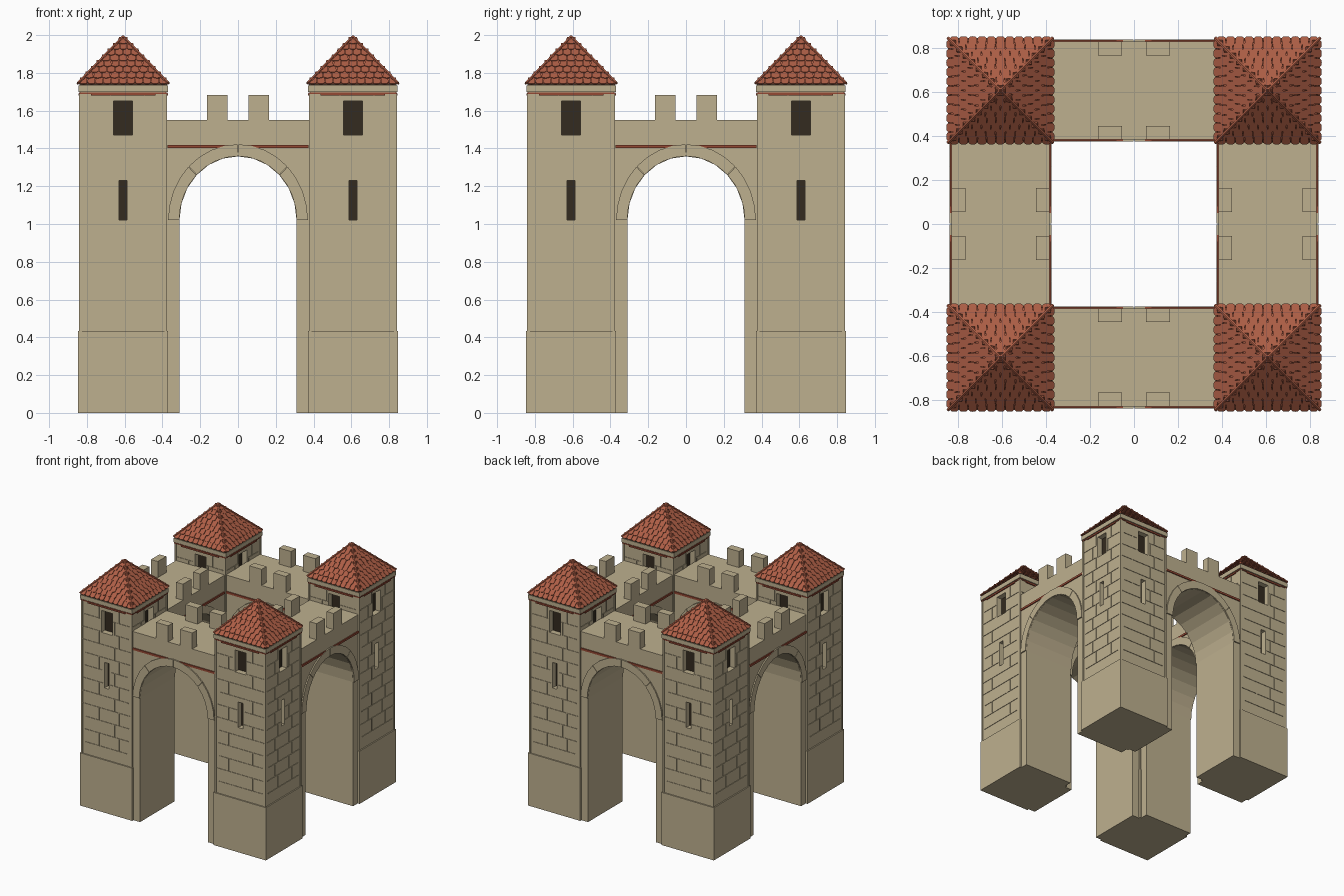
import bpy, bmesh, math, random
from mathutils import Vector, Matrix

if "Cube" in bpy.data.objects:
    bpy.data.objects.remove(bpy.data.objects["Cube"])

random.seed(4)

def mat(name, c):
    m = bpy.data.materials.new(name)
    m.diffuse_color = (*c, 1)
    m.use_nodes = True
    m.node_tree.nodes["Principled BSDF"].inputs["Base Color"].default_value = m.diffuse_color
    return m

STONE = mat("sandstone", (0.515, 0.434, 0.275))
TILE = mat("clay_tile", (0.42, 0.112, 0.06))
BAND = mat("brick_red", (0.30, 0.066, 0.034))
DARK = mat("window_dark", (0.034, 0.024, 0.014))
EAVE = mat("eave_timber", (0.075, 0.05, 0.03))

def box(bm, x0, x1, y0, y1, z0, z1, M=Matrix()):
    T = Matrix.Translation(((x0+x1)/2, (y0+y1)/2, (z0+z1)/2)) @ Matrix.Diagonal((x1-x0, y1-y0, z1-z0, 1))
    bmesh.ops.create_cube(bm, size=1, matrix=M @ T)

def prism(bm, pts, d):
    """Extrude a closed 3D outline along d."""
    f = bm.faces.new([bm.verts.new(p) for p in pts])
    r = bmesh.ops.extrude_face_region(bm, geom=[f])
    bmesh.ops.translate(bm, vec=d, verts=[v for v in r["geom"] if isinstance(v, bmesh.types.BMVert)])

def mesh(bm, name, m):
    bmesh.ops.recalc_face_normals(bm, faces=bm.faces[:])
    me = bpy.data.meshes.new(name)
    bm.to_mesh(me)
    bm.free()
    me.materials.append(m)
    return me

def place(me, name, M):
    o = bpy.data.objects.new(name, me)
    o.matrix_world = M
    bpy.context.collection.objects.link(o)
    return o

def quarter(k):
    return Matrix.Rotation(k*math.pi/2, 4, 'Z')

C, H = 0.608, 0.228            # tower centre offset, shaft half width
WINDOWS = [(0.05, 1.47, 1.65), (0.021, 1.02, 1.23)]
parts = []                     # (name, mesh) of one tower, local to its axis

# Tower shaft with recessed windows on each side
bm = bmesh.new()
box(bm, -H, H, -H, H, 0.40, 1.735)
shaft = place(mesh(bm, "shaft", STONE), "shaft", Matrix())
bm = bmesh.new()
for k in range(4):
    for w, z0, z1 in WINDOWS:
        box(bm, -w, w, -H-0.05, -H+0.05, z0, z1, quarter(k))
cutter = place(mesh(bm, "window_cutter", STONE), "window_cutter", Matrix())
cutter.hide_render = True
b = shaft.modifiers.new("windows", 'BOOLEAN')
b.operation, b.object, b.solver = 'DIFFERENCE', cutter, 'EXACT'
bpy.context.view_layer.update()
cut = bpy.data.meshes.new_from_object(shaft.evaluated_get(bpy.context.evaluated_depsgraph_get()))
bpy.data.objects.remove(shaft)
bpy.data.objects.remove(cutter)
parts.append(("tower_shaft", cut))

# Dark window backs
bm = bmesh.new()
for k in range(4):
    for w, z0, z1 in WINDOWS:
        box(bm, -w, w, -H+0.046, -H+0.052, z0, z1, quarter(k))
parts.append(("window_back", mesh(bm, "window_back", DARK)))

# Plinth and cornice
bm = bmesh.new()
box(bm, -0.238, 0.238, -0.238, 0.238, 0, 0.433)
box(bm, -0.237, 0.237, -0.237, 0.237, 1.70, 1.733)
parts.append(("plinth_and_cornice", mesh(bm, "plinth_and_cornice", STONE)))

# Eave board
bm = bmesh.new()
box(bm, -0.232, 0.232, -0.232, 0.232, 1.733, 1.745)
parts.append(("eave", mesh(bm, "eave", EAVE)))

# Brick band below the cornice
bm = bmesh.new()
box(bm, -0.234, 0.234, -0.234, 0.234, 1.688, 1.696)
for k in range(4):
    box(bm, -0.17, 0.17, -0.237, -H, 1.68, 1.692, quarter(k))
parts.append(("tower_band", mesh(bm, "tower_band", BAND)))

# Stone course lines and corner strips
bm = bmesh.new()
for k in range(4):
    M = quarter(k)
    for i in range(11):
        z = 0.53 + i*0.105
        gap = 0.0
        for w, z0, z1 in WINDOWS:
            if z0-0.01 < z < z1+0.01:
                gap = w + 0.012
        a, c = random.uniform(0.19, 0.225), random.uniform(0.19, 0.225)
        for x0, x1 in ([(-a, -gap), (gap, c)] if gap else [(-a, c)]):
            box(bm, x0, x1, -H-0.004, -H+0.002, z, z+0.004, M)
        for x in (-0.09, 0.09):
            x += 0.02*(-1)**i
            box(bm, x, x+0.004, -H-0.004, -H+0.002, z, min(z+0.105, 1.68), M)
    box(bm, -H-0.005, -H+0.01, -H-0.005, -H+0.01, 0.43, 1.69, M)
parts.append(("stone_courses", mesh(bm, "stone_courses", STONE)))

# Pyramid roof with overlapping rounded tiles
R, Z0, Z1 = 0.234, 1.742, 1.985
bm = bmesh.new()
bmesh.ops.create_cone(bm, cap_ends=True, segments=4, radius1=R*math.sqrt(2), radius2=0, depth=Z1-Z0,
                      matrix=Matrix.Translation((0, 0, (Z0+Z1)/2)) @ Matrix.Rotation(math.pi/4, 4, 'Z'))
L = math.hypot(R, Z1-Z0)
up = Vector((0, R, Z1-Z0)) / L
out = Vector((0, -(Z1-Z0), R)) / L
ROWS = 8
for k in range(4):
    M = quarter(k)
    for r in range(ROWS):
        s0, step = L*r/ROWS - 0.008, L/ROWS
        half = R*(1 - (r+0.3)/ROWS) + 0.006
        n = max(1, round(2*half/0.044))
        tw = 2*half/n
        for i in range(n):
            cx = -half + tw*(i+0.5)
            hw = tw*0.48
            outline = [(-hw*0.9, step*1.2), (-hw, 0.012), (-hw*0.65, 0.003), (0, 0),
                       (hw*0.65, 0.003), (hw, 0.012), (hw*0.9, step*1.2)]
            pts = []
            for u, v in outline:
                lift = 0.005*(1 - v/(step*1.2)) - 0.002
                pts.append(M @ (Vector((cx+u, -R, Z0)) + up*(s0+v) + out*lift))
            prism(bm, pts, M.to_3x3() @ out * 0.007)
parts.append(("roof_tiles", mesh(bm, "roof_tiles", TILE)))

# Hip caps along the roof edges
bm = bmesh.new()
for k in range(4):
    a, c = Vector((R+0.004, R+0.004, Z0+0.004)), Vector((0, 0, Z1+0.006))
    d = c - a
    bmesh.ops.create_cone(bm, cap_ends=True, segments=6, radius1=0.009, radius2=0.009, depth=d.length,
                          matrix=quarter(k) @ Matrix.Translation((a+c)/2) @ d.to_track_quat('Z', 'Y').to_matrix().to_4x4())
parts.append(("roof_hips", mesh(bm, "roof_hips", TILE)))

# Four towers
for k in range(4):
    for name, me in parts:
        place(me, f"{name}_{k+1}", quarter(k) @ Matrix.Translation((-C, -C, 0)))

# Arched gate wall (front one, then turned to each side)
YO, YI, SPRING = -0.83, -0.385, 1.02
def arc(a, b, t):
    return (a*math.cos(t), SPRING + b*math.sin(t))
walls = []
bm = bmesh.new()
prof = [(0.385, 0), (0.385, 1.55), (-0.385, 1.55), (-0.385, 0), (-0.31, 0)]
prof += [arc(0.31, 0.338, math.pi*(1 - i/12)) for i in range(13)] + [(0.31, 0)]
prism(bm, [(x, YO, z) for x, z in prof], Vector((0, YI-YO, 0)))
walls.append(("gate_wall", mesh(bm, "gate_wall", STONE)))

# Merlons on both edges of the walk
bm = bmesh.new()
for x in (-0.11, 0.11):
    for y in (YO, YI-0.062):
        box(bm, x-0.055, x+0.055, y, y+0.062, 1.545, 1.682)
walls.append(("merlons", mesh(bm, "merlons", STONE)))

# Raised arch rings in four voussoirs on both faces
bm = bmesh.new()
for y in (YO-0.010, YI-0.004):
    for q in range(4):
        ts = [math.pi/4*(q + j/4) for j in range(5)]
        ts[0] += 0.004
        ts[-1] -= 0.004
        pts = [arc(0.311, 0.339, t) for t in ts] + [arc(0.37, 0.402, t) for t in reversed(ts)]
        prism(bm, [(x, y, z) for x, z in pts], Vector((0, 0.014, 0)))
walls.append(("arch_ring", mesh(bm, "arch_ring", STONE)))

# Brick string course either side of the arch crown
bm = bmesh.new()
for s in (-1, 1):
    for y0, y1 in ((YO-0.008, YO+0.002), (YI-0.002, YI+0.008)):
        box(bm, min(s*0.05, s*0.372), max(s*0.05, s*0.372), y0, y1, 1.402, 1.419)
walls.append(("wall_band", mesh(bm, "wall_band", BAND)))

for k in range(4):
    for name, me in walls:
        place(me, f"{name}_{k+1}", quarter(k))
